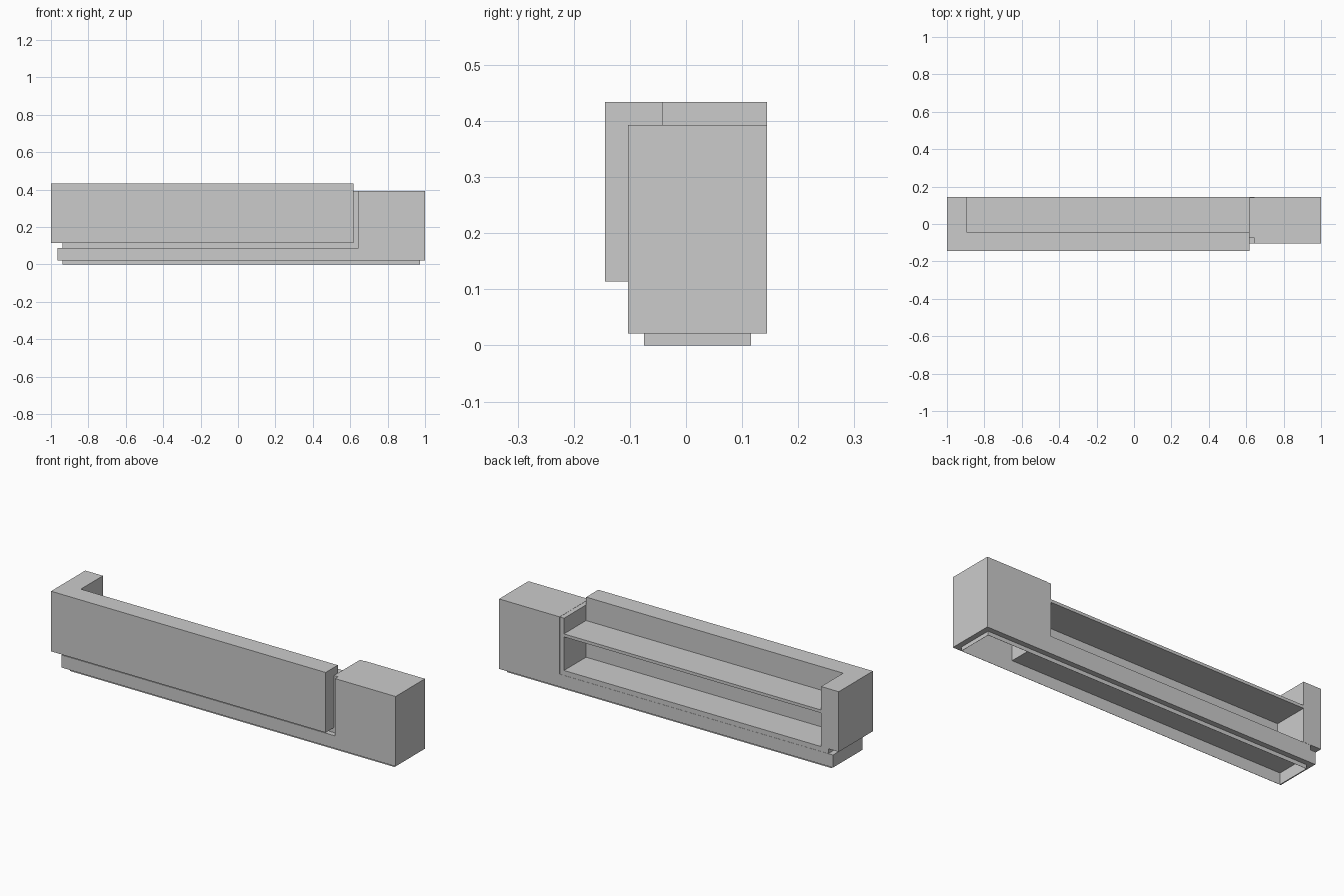
import bpy, bmesh

if "Cube" in bpy.data.objects:
    bpy.data.objects.remove(bpy.data.objects["Cube"])


def prism(name, points, axis, lo, hi):
    """Extrude a closed profile: axis 'y' takes (x, z) points, axis 'z' takes (x, y)."""
    bm = bmesh.new()
    place = (lambda a, b, d: (a, d, b)) if axis == 'y' else (lambda a, b, d: (a, b, d))
    face = bm.faces.new([bm.verts.new(place(a, b, lo)) for a, b in points])
    ext = bmesh.ops.extrude_face_region(bm, geom=[face])
    moved = [v for v in ext['geom'] if isinstance(v, bmesh.types.BMVert)]
    step = (0, hi - lo, 0) if axis == 'y' else (0, 0, hi - lo)
    bmesh.ops.translate(bm, verts=moved, vec=step)
    bmesh.ops.recalc_face_normals(bm, faces=bm.faces)
    mesh = bpy.data.meshes.new(name)
    bm.to_mesh(mesh)
    bm.free()
    obj = bpy.data.objects.new(name, mesh)
    bpy.context.collection.objects.link(obj)
    return obj


def box(name, x, y, z):
    return prism(name, [(x[0], y[0]), (x[1], y[0]), (x[1], y[1]), (x[0], y[1])], 'z', *z)


def step_profile(x0, x1, z0, z_low, x_step, z_high):
    return [(x0, z0), (x1, z0), (x1, z_high), (x_step, z_high), (x_step, z_low), (x0, z_low)]


def cut(obj, cutter):
    """Subtract the cutter, then remove it."""
    mod = obj.modifiers.new('hollow', 'BOOLEAN')
    mod.operation = 'DIFFERENCE'
    mod.solver = 'EXACT'
    mod.object = cutter
    bpy.context.view_layer.objects.active = obj
    bpy.ops.object.modifier_apply(modifier=mod.name)
    bpy.data.objects.remove(cutter)


BACK = 0.144

# Low base and tall end pedestal in one hollow shell, open underneath
base = prism('base_and_pedestal', step_profile(-0.966, 1.0, 0.021, 0.088, 0.643, 0.393),
             'y', -0.103, BACK)
cut(base, prism('hollow_cutter', step_profile(-0.938, 0.972, -0.1, 0.062, 0.668, 0.365),
                'y', -0.075, 0.116))

# Thin recessed plinth frame
plinth = box('plinth', (-0.938, 0.972), (-0.075, 0.116), (0, 0.021))
cut(plinth, box('plinth_cutter', (-0.937, 0.971), (-0.074, 0.115), (-0.1, 0.1)))

# Recessed trim running along the base and up the pedestal
prism('shadow_gap_trim', step_profile(-0.938, 0.643, 0.088, 0.114, 0.618, 0.392),
      'y', -0.075, BACK - 0.001)

# Front panel with its return at the left end
prism('front_panel', [(-1, -BACK), (0.617, -BACK), (0.617, -0.042), (-0.896, -0.042),
                      (-0.896, BACK), (-1, BACK)], 'z', 0.114, 0.434)

# Work surface behind the panel
box('desk_top', (-0.896, 0.618), (-0.042, BACK), (0.293, 0.309))
